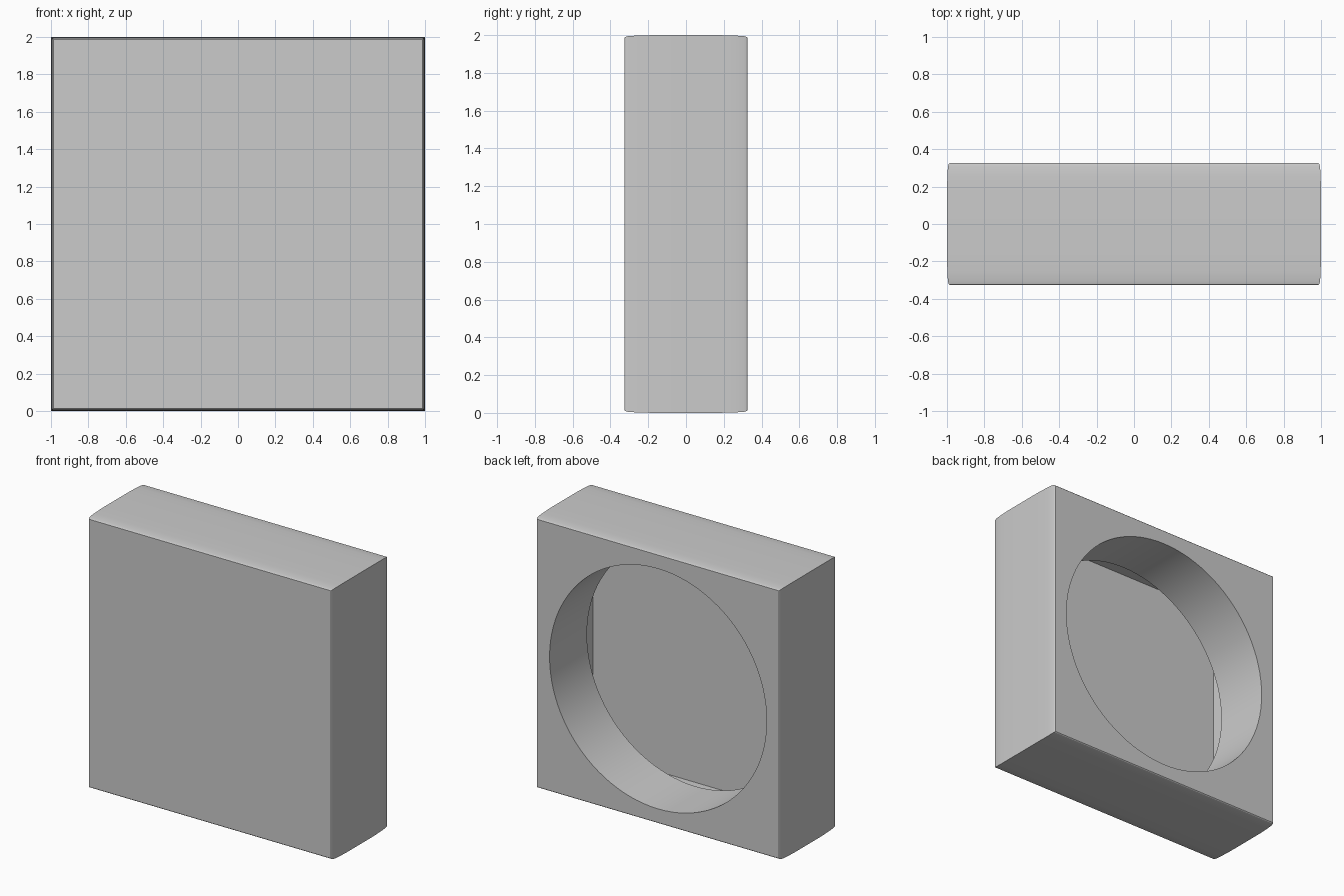
import bpy, bmesh
from math import pi

if "Cube" in bpy.data.objects:
    bpy.data.objects.remove(bpy.data.objects["Cube"])

HALF_DEPTH = 0.325


def obj_from_bm(bm, name):
    bmesh.ops.recalc_face_normals(bm, faces=bm.faces)
    me = bpy.data.meshes.new(name)
    bm.to_mesh(me)
    bm.free()
    ob = bpy.data.objects.new(name, me)
    bpy.context.collection.objects.link(ob)
    return ob


def square_loft(name, profile):
    """Loft square sections (y, half width) along y, centred on z = 1."""
    bm = bmesh.new()
    rings = [[bm.verts.new((sx * h, y, 1 + sz * h))
              for sx, sz in ((-1, -1), (1, -1), (1, 1), (-1, 1))]
             for y, h in profile]
    for a, b in zip(rings, rings[1:]):
        for i in range(4):
            j = (i + 1) % 4
            bm.faces.new((a[i], a[j], b[j], b[i]))
    bm.faces.new(rings[0])
    bm.faces.new(rings[-1])
    return obj_from_bm(bm, name)


# square body with slightly crowned sides
half = [(0.16, 1.0), (0.25, 0.998), (0.305, 0.995), (0.32, 0.991), (HALF_DEPTH, 0.986)]
body = square_loft("box_body", [(-y, h) for y, h in reversed(half)] + half)

# square cavity behind the front panel
cavity = square_loft("cavity_cutter", [(-0.275, 0.95), (-0.11, 0.95)])

# round opening in the back
bpy.ops.mesh.primitive_cylinder_add(vertices=96, radius=0.885, depth=0.55,
                                    location=(0, 0.125, 1), rotation=(pi / 2, 0, 0))
opening = bpy.context.object
opening.name = "round_opening_cutter"

# carve both hollows, then drop the cutters
bpy.context.view_layer.objects.active = body
for cutter in (cavity, opening):
    cutter.hide_render = True
    mod = body.modifiers.new(cutter.name, 'BOOLEAN')
    mod.operation = 'DIFFERENCE'
    mod.solver = 'EXACT'
    mod.object = cutter
    bpy.ops.object.modifier_apply(modifier=mod.name)
for cutter in (cavity, opening):
    bpy.data.objects.remove(cutter)

bpy.ops.object.select_all(action='DESELECT')
body.select_set(True)
bpy.context.view_layer.objects.active = body
bpy.ops.object.shade_smooth_by_angle(angle=pi / 6)
